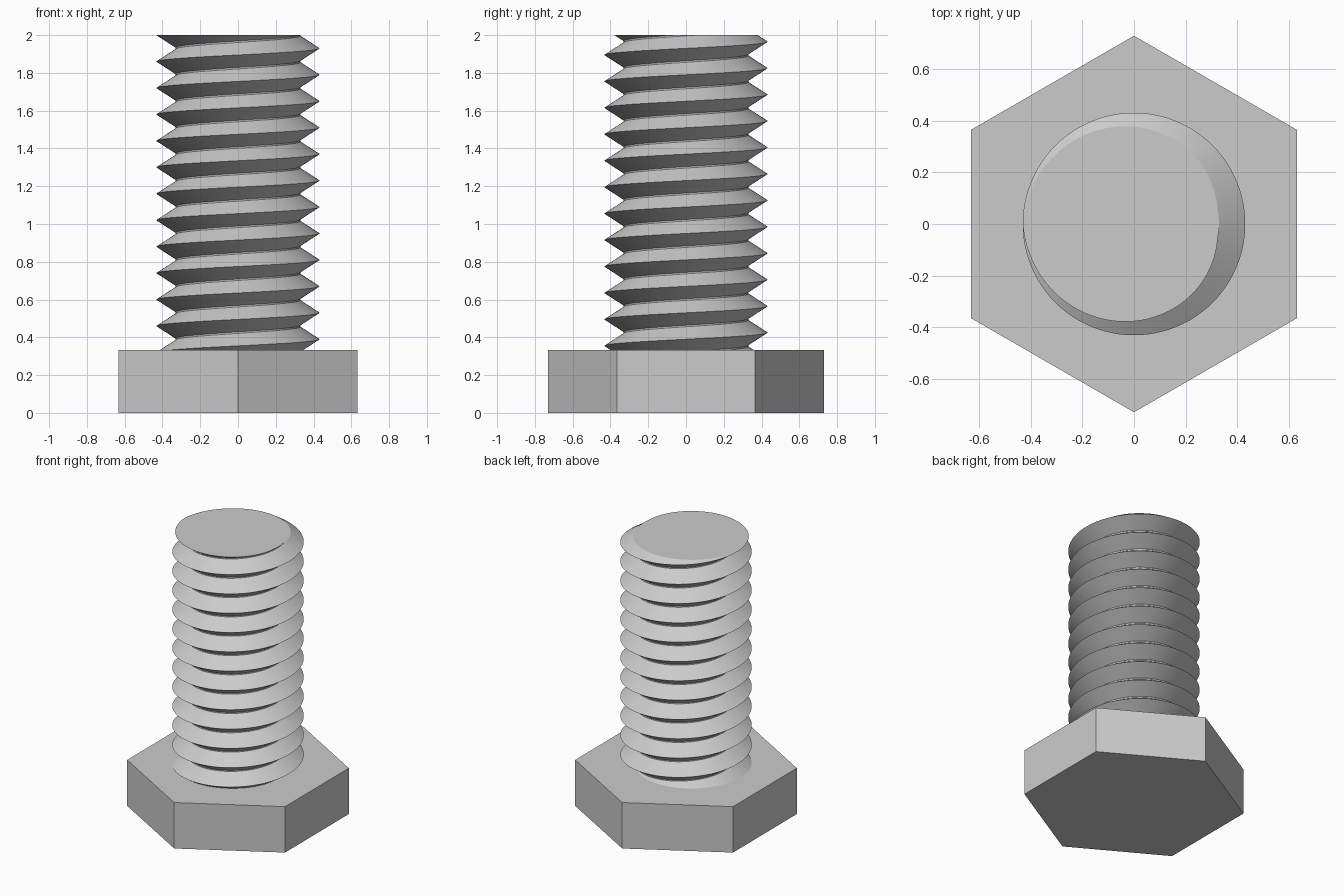
import bpy, bmesh
from math import cos, sin, pi, tau

cube = bpy.data.objects.get("Cube")
if cube:
    bpy.data.objects.remove(cube, do_unlink=True)

HEAD_TOP, TOP = 0.333, 2.0
CREST, ROOT, PITCH, FLAT = 0.432, 0.33, 0.14, 0.008
SEGS = 96

# Bare steel
steel = bpy.data.materials.new("steel_grey")
steel.use_nodes = True
colour = (0.6, 0.6, 0.6, 1)
steel.diffuse_color = colour
steel.node_tree.nodes["Principled BSDF"].inputs["Base Color"].default_value = colour


def finish(name, bm):
    bmesh.ops.recalc_face_normals(bm, faces=bm.faces)
    mesh = bpy.data.meshes.new(name)
    bm.to_mesh(mesh)
    bm.free()
    mesh.materials.append(steel)
    obj = bpy.data.objects.new(name, mesh)
    bpy.context.collection.objects.link(obj)
    return obj


# Hexagonal head with corners front and back
bm = bmesh.new()
ring = [bm.verts.new((0.731 * cos(a), 0.731 * sin(a), 0))
        for a in (pi / 6 + i * pi / 3 for i in range(6))]
base = bm.faces.new(ring)
top = bmesh.ops.extrude_face_region(bm, geom=[base], use_keep_orig=True)["geom"]
bmesh.ops.translate(bm, vec=(0, 0, HEAD_TOP),
                    verts=[v for v in top if isinstance(v, bmesh.types.BMVert)])
finish("hex_head", bm)

# Threaded shank: a V profile swept along a right-handed helix
bm = bmesh.new()
start = 1.93 - 13 * PITCH
profile = [(CREST, 0), (ROOT, PITCH / 2 - FLAT / 2), (ROOT, PITCH / 2 + FLAT / 2)]
steps = []
for i in range(SEGS * 15 + 1):
    a = tau * i / SEGS
    z = start + PITCH * i / SEGS
    steps.append([bm.verts.new((r * cos(a), r * sin(a), z + dz)) for r, dz in profile])
for i in range(SEGS * 14):
    # The last edge of each profile meets the crest one turn higher
    here = steps[i] + [steps[i + SEGS][0]]
    ahead = steps[i + 1] + [steps[i + 1 + SEGS][0]]
    for j in range(3):
        bm.faces.new((here[j], ahead[j], ahead[j + 1], here[j + 1]))
bmesh.ops.delete(bm, geom=[v for v in bm.verts if not v.link_faces], context='VERTS')

# Trim both ends square and cap them
for z, direction in ((TOP, 1), (HEAD_TOP - 0.01, -1)):
    cut = bmesh.ops.bisect_plane(bm, geom=bm.verts[:] + bm.edges[:] + bm.faces[:],
                                 dist=1e-5, plane_co=(0, 0, z),
                                 plane_no=(0, 0, direction), clear_outer=True)
    rim = [e for e in cut["geom_cut"] if isinstance(e, bmesh.types.BMEdge)]
    bmesh.ops.holes_fill(bm, edges=rim, sides=0)
shank = finish("threaded_shank", bm)

# Smooth flanks, sharp crests and roots
bpy.ops.object.select_all(action='DESELECT')
shank.select_set(True)
bpy.context.view_layer.objects.active = shank
bpy.ops.object.shade_smooth_by_angle(angle=pi / 6)
